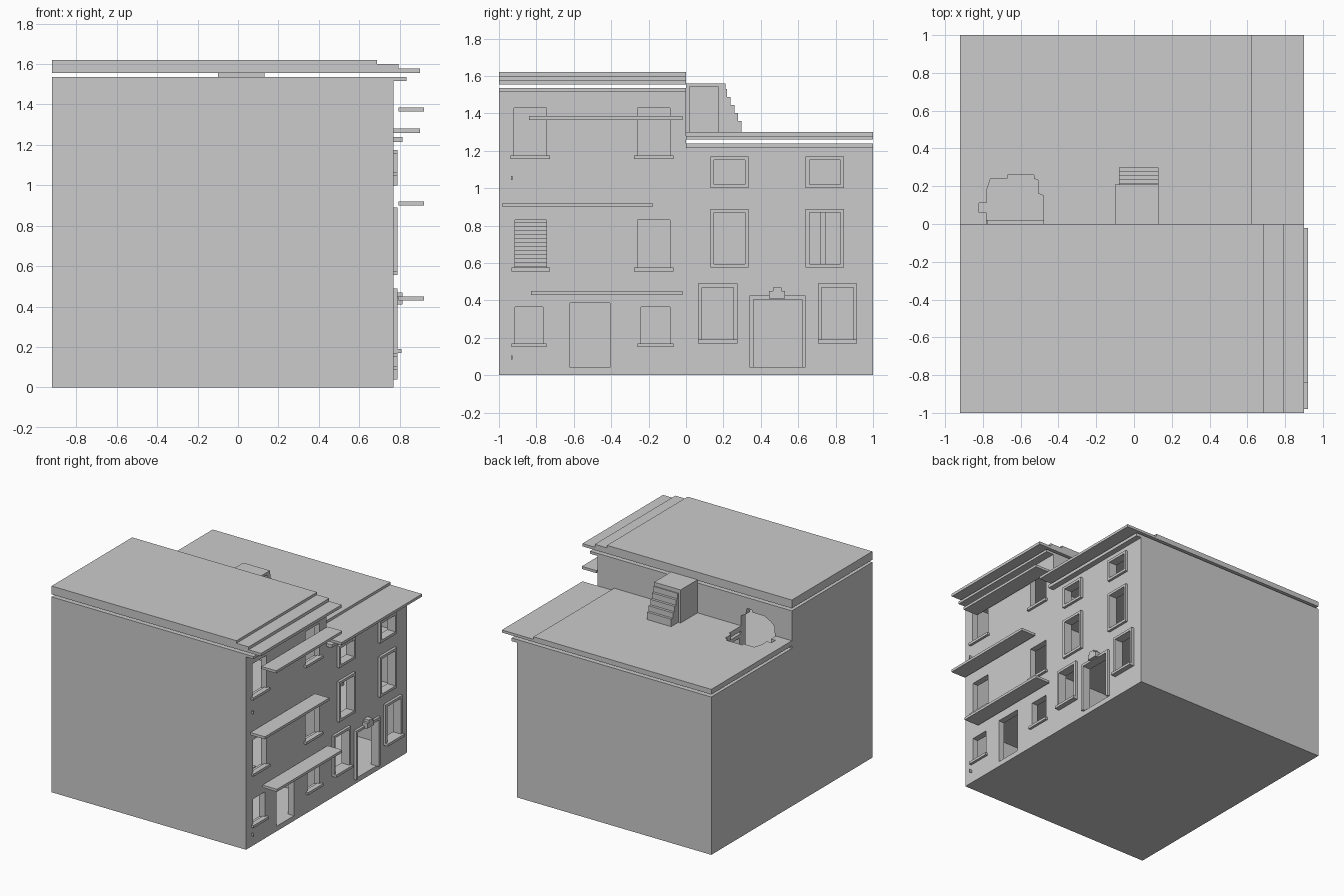
import bpy, bmesh

if "Cube" in bpy.data.objects:
    bpy.data.objects.remove(bpy.data.objects["Cube"])

FACE = 0.77      # x of the street wall
BACK = -0.92


def obj(name, bm):
    bmesh.ops.recalc_face_normals(bm, faces=bm.faces)
    me = bpy.data.meshes.new(name)
    bm.to_mesh(me)
    bm.free()
    ob = bpy.data.objects.new(name, me)
    bpy.context.collection.objects.link(ob)
    return ob


def prism(name, pts, axis, a, b):
    """Extrude a 2D outline along an axis (0=x, 1=y, 2=z) from a to b."""
    bm = bmesh.new()
    verts = []
    for p in pts:
        co = list(p)
        co.insert(axis, a)
        verts.append(bm.verts.new(co))
    f = bm.faces.new(verts)
    ext = bmesh.ops.extrude_face_region(bm, geom=[f])
    d = [0, 0, 0]
    d[axis] = b - a
    vs = [g for g in ext['geom'] if isinstance(g, bmesh.types.BMVert)]
    bmesh.ops.translate(bm, vec=d, verts=vs)
    return obj(name, bm)


def box(name, x, y, z):
    return prism(name, [(x[0], y[0]), (x[1], y[0]), (x[1], y[1]), (x[0], y[1])], 2, z[0], z[1])


def cut(ob, cutters):
    for c in cutters:
        m = ob.modifiers.new("cut", 'BOOLEAN')
        m.operation, m.solver, m.object = 'DIFFERENCE', 'EXACT', c
    bpy.context.view_layer.update()
    dg = bpy.context.evaluated_depsgraph_get()
    me = bpy.data.meshes.new_from_object(ob.evaluated_get(dg))
    ob.modifiers.clear()
    ob.data = me
    for c in cutters:
        bpy.data.objects.remove(c)


def opening(y0, y1, z0, z1):
    return box("cutter", (0.70, 0.85), (y0, y1), (z0, z1))


def frame(name, y0, y1, z0, z1, w=0.02, door=False):
    """Raised surround; doors have no bottom rail."""
    if door:
        pts = [(y0, z0), (y0, z1), (y1, z1), (y1, z0), (y1 - w, z0),
               (y1 - w, z1 - w), (y0 + w, z1 - w), (y0 + w, z0)]
        return prism(name, pts, 0, FACE - 0.01, 0.79)
    ob = box(name, (FACE - 0.01, 0.79), (y0, y1), (z0, z1))
    cut(ob, [opening(y0 + w, y1 - w, z0 + w, z1 - w)])
    return ob


# jagged hole in the low roof and the party wall
ROOF_HOLE = [(-0.48, -0.02), (-0.48, 0.15), (-0.505, 0.16), (-0.505, 0.23), (-0.53, 0.24),
             (-0.53, 0.26), (-0.67, 0.26), (-0.67, 0.24), (-0.76, 0.24), (-0.78, 0.18),
             (-0.78, 0.11), (-0.82, 0.11), (-0.82, 0.06), (-0.78, 0.06), (-0.78, -0.02)]
WALL_HOLE = [(-0.48, 1.0), (-0.48, 1.38), (-0.52, 1.40), (-0.53, 1.45), (-0.57, 1.45),
             (-0.58, 1.43), (-0.68, 1.43), (-0.74, 1.40), (-0.77, 1.37), (-0.78, 1.0)]


def roof_hole():
    return prism("cutter", ROOF_HOLE, 2, 1.15, 1.4)


# tall house: (y0, y1, z0, z1, has sill)
tall = [(-0.92, -0.745, 1.165, 1.43, 1), (-0.26, -0.085, 1.165, 1.43, 1),
        (-0.915, -0.745, 0.565, 0.83, 1), (-0.26, -0.085, 0.565, 0.83, 1),
        (-0.915, -0.765, 0.16, 0.365, 1), (-0.24, -0.085, 0.16, 0.365, 1),
        (-0.62, -0.405, 0.04, 0.385, 0)]
house = box("tall_house_walls", (BACK, FACE), (-1, 0), (0, 1.535))
cutters = [box("cutter", (-0.87, 0.72), (-0.95, -0.05), z)
           for z in ((0.04, 0.47), (0.50, 0.95), (0.98, 1.50))]
cutters += [opening(*w[:4]) for w in tall]
cutters.append(prism("cutter", [(x, max(z, 1.02)) for x, z in WALL_HOLE], 1, -0.1, 0.05))
cut(house, cutters)
for y0, y1, z0, z1, sill in tall:
    if sill:
        box("window_sill", (FACE - 0.02, 0.79), (y0 - 0.018, y1 + 0.018), (z0 - 0.01, z0 + 0.01))

# low house: framed windows
low = [(y, y + 0.205, 1.0, 1.17) for y in (0.13, 0.64)]
low += [(y, y + 0.205, 0.575, 0.89) for y in (0.13, 0.64)]
low += [(y, y + 0.21, 0.17, 0.49) for y in (0.065, 0.705)]
house = box("low_house_walls", (BACK, FACE), (0, 1), (0, 1.24))
cutters = [box("cutter", (-0.87, 0.72), (0.02, 0.95), z)
           for z in ((0.04, 0.50), (0.53, 0.93), (0.96, 1.21))]
cutters += [opening(a + .02, b - .02, c + .02, d - .02) for a, b, c, d in low]
cutters += [opening(0.36, 0.62, 0.04, 0.405), roof_hole(),
            prism("cutter", [(x, max(z, 1.02)) for x, z in WALL_HOLE], 1, -0.1, 0.05)]
cut(house, cutters)
for i, w in enumerate(low):
    frame("window_frame", *w)
    if i > 3:
        box("window_sill", (FACE, 0.81), w[:2], (0.17, 0.19))
frame("door_frame", 0.34, 0.64, 0.04, 0.425, door=True)
prism("door_keystone", [(0.445, 0.41), (0.445, 0.45), (0.465, 0.45), (0.465, 0.47), (0.51, 0.47),
                        (0.51, 0.45), (0.53, 0.45), (0.53, 0.41)], 0, FACE, 0.813)

# stepped roofs, hovering over thin cornices
prism("tall_roof", [(BACK, 1.555), (0.90, 1.555), (0.90, 1.577), (0.793, 1.577), (0.793, 1.60),
                    (0.687, 1.60), (0.687, 1.62), (BACK, 1.62)], 1, -1, 0)
roof = prism("low_roof", [(BACK, 1.26), (0.90, 1.26), (0.90, 1.28), (0.625, 1.28),
                          (0.625, 1.30), (BACK, 1.30)], 1, 0, 1)
cut(roof, [roof_hole()])
box("tall_cornice", (FACE - 0.01, 0.835), (-1, 0), (1.515, 1.535))
box("low_cornice", (FACE - 0.01, 0.815), (0, 1), (1.215, 1.24))

# canopies above each storey
for y0, y1, z in ((-0.84, -0.02, 1.375), (-0.98, -0.18, 0.91), (-0.83, -0.02, 0.44)):
    box("canopy", (0.793, 0.92), (y0, y1), (z - 0.01, z + 0.01))

# small wall buttons
for z in (1.055, 0.095):
    box("wall_button", (FACE - 0.01, 0.79), (-0.935, -0.927), (z - 0.01, z + 0.01))

# rooftop hut with side doorway and outside steps
hut = box("roof_hut", (-0.10, 0.13), (0, 0.21), (1.29, 1.56))
cut(hut, [box("cutter", (0.0, 0.2), (0.02, 0.175), (1.30, 1.54))])
steps = [(0.18, 1.29)]
for i in range(5):
    y = 0.218 + i * 0.02
    z = 1.53 - i * 0.043
    steps += [(y - 0.02 if i else 0.18, z), (y, z)]
steps += [(0.298, 1.355 - 0.025), (0.298, 1.29)]
prism("roof_hut_steps", steps, 0, -0.08, 0.13)

# indoor stair seen through the middle window, and an indoor partition
stair = [(0.66, 0.50)]
for i in range(20):
    stair += [(0.66 - i * 0.03, 0.522 + i * 0.021), (0.63 - i * 0.03, 0.522 + i * 0.021)]
stair.append((0.06, 0.50))
prism("indoor_stair", stair, 1, -0.95, -0.72)
box("indoor_partition", (-0.2, 0.4), (0.72, 0.745), (0.53, 0.93))
